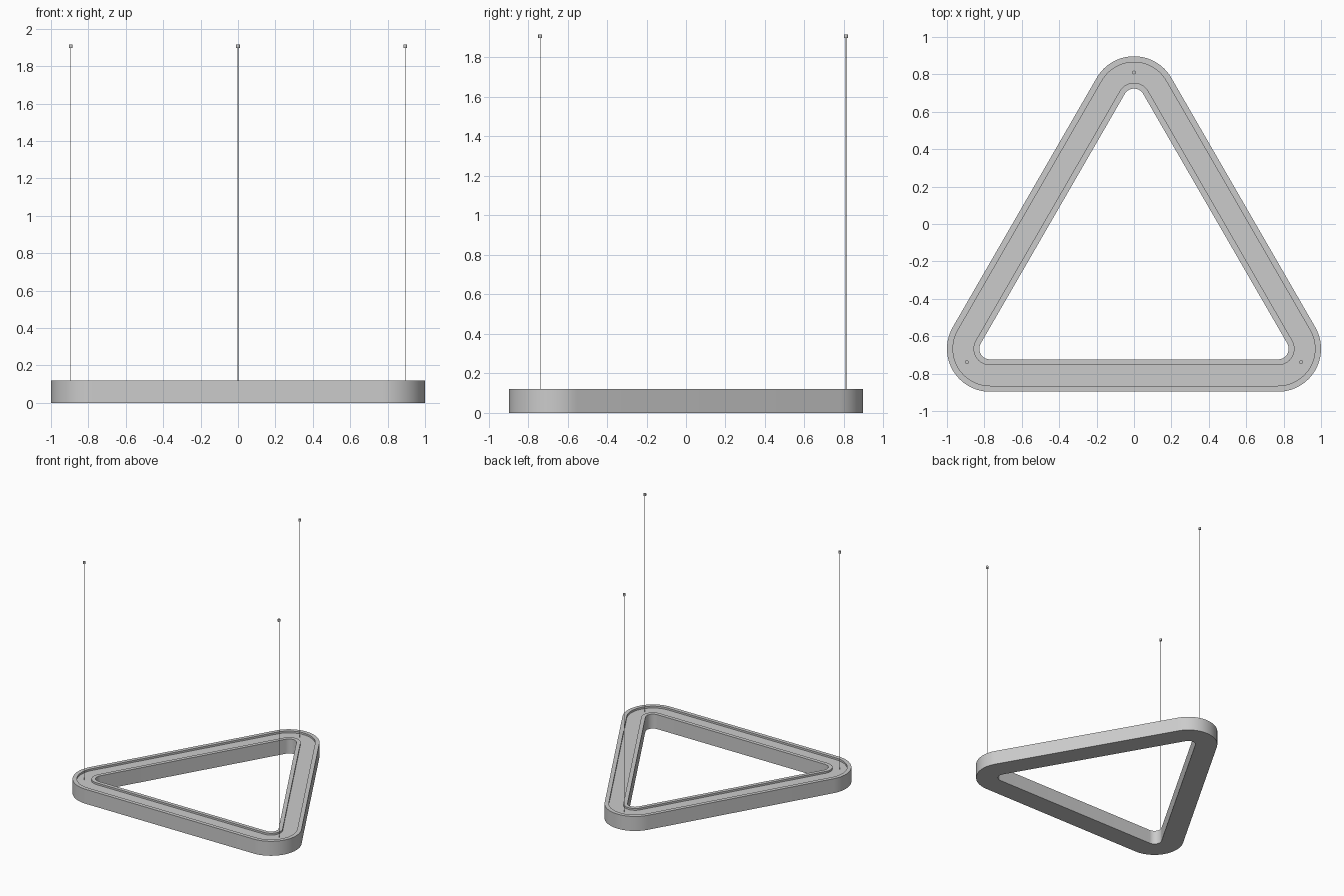
import bpy, bmesh, math

if "Cube" in bpy.data.objects:
    bpy.data.objects.remove(bpy.data.objects["Cube"])

A = 0.77                       # half distance between lower corner centres
H = A * math.sqrt(3)           # height of the centre triangle
CORNERS = [(A, -H / 2, -90), (0, H / 2, 30), (-A, -H / 2, 150)]
SEG = 24                       # segments per rounded corner


def ring(bm, r, z):
    """Rounded triangle loop, offset r from the corner centres."""
    verts = []
    for cx, cy, start in CORNERS:
        for i in range(SEG + 1):
            t = math.radians(start + 120 * i / SEG)
            verts.append(bm.verts.new((cx + r * math.cos(t), cy + r * math.sin(t), z)))
    return verts


def finish(bm, name):
    bmesh.ops.recalc_face_normals(bm, faces=bm.faces)
    me = bpy.data.meshes.new(name)
    bm.to_mesh(me)
    bm.free()
    ob = bpy.data.objects.new(name, me)
    bpy.context.collection.objects.link(ob)
    bpy.ops.object.select_all(action='DESELECT')
    ob.select_set(True)
    bpy.context.view_layer.objects.active = ob
    bpy.ops.object.shade_smooth_by_angle(angle=math.radians(30))
    return ob


def triangle_sweep(name, profile):
    """Closed (offset, z) cross-section carried around the rounded triangle."""
    bm = bmesh.new()
    loops = [ring(bm, r, z) for r, z in profile]
    n = len(loops[0])
    for a, b in zip(loops, loops[1:] + loops[:1]):
        for i in range(n):
            j = (i + 1) % n
            bm.faces.new((a[i], a[j], b[j], b[i]))
    return finish(bm, name)


def cylinder(name, x, y, z0, z1, r, sides):
    bpy.ops.mesh.primitive_cylinder_add(vertices=sides, radius=r, depth=z1 - z0,
                                        location=(x, y, (z0 + z1) / 2))
    bpy.context.object.name = name
    bpy.ops.object.shade_smooth_by_angle(angle=math.radians(40))


# Lamp body with a shallow recessed channel in its top
TOP, FLOOR = 0.12, 0.105
triangle_sweep("lamp_frame", [
    (0.23, 0), (0.23, TOP), (0.198, TOP), (0.198, FLOOR),
    (0.088, FLOOR), (0.088, TOP), (0.057, TOP), (0.057, 0)])

# Suspension cable and ceiling fitting at each corner, on the band's midline
for (cx, cy, start), side in zip(CORNERS, ("right", "back", "left")):
    t = math.radians(start + 60)
    x, y = cx + 0.143 * math.cos(t), cy + 0.143 * math.sin(t)
    cylinder("cable_" + side, x, y, FLOOR - 0.005, 1.90, 0.002, 8)
    cylinder("ceiling_fitting_" + side, x, y, 1.898, 1.917, 0.01, 20)
